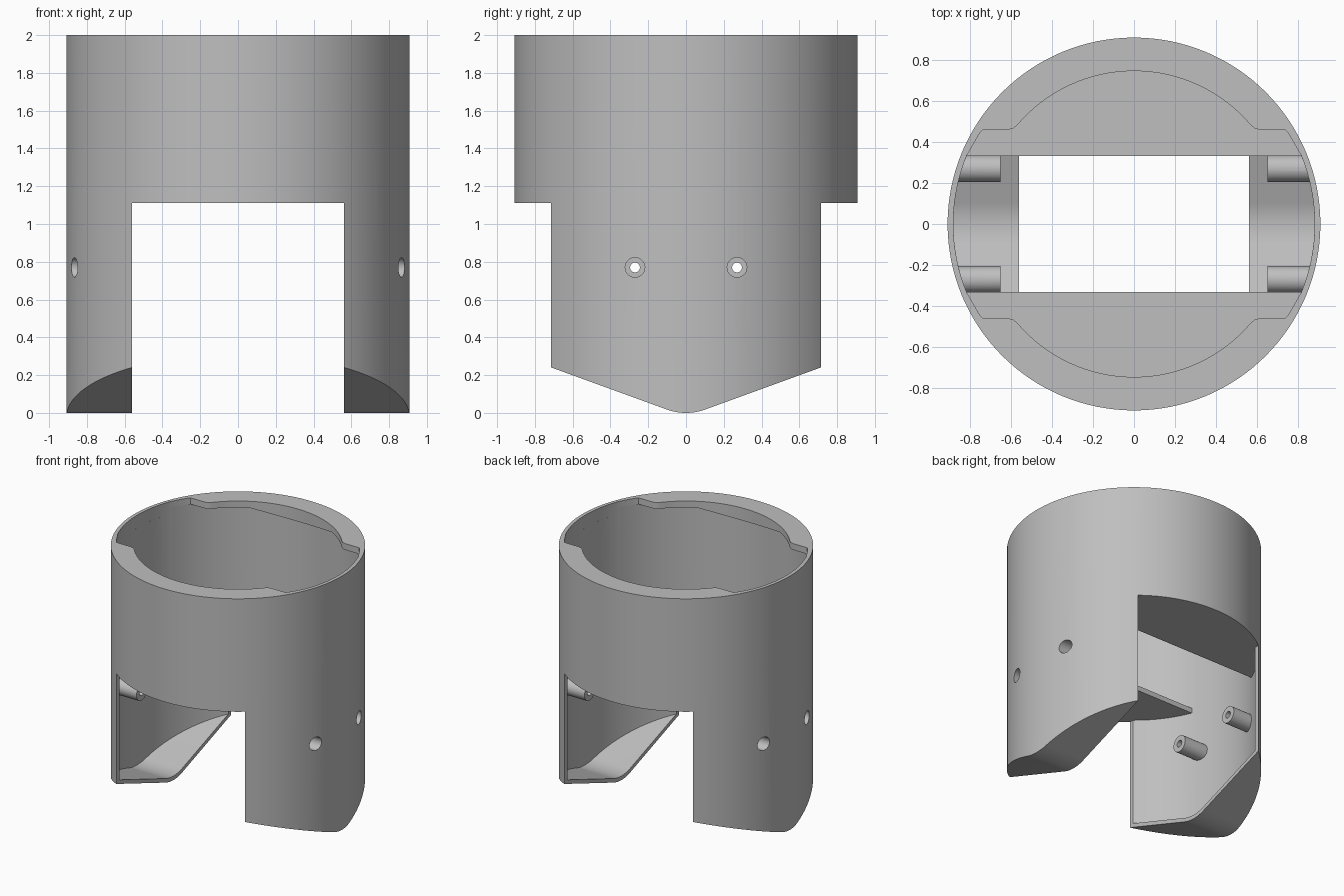
import bpy, bmesh, math
from mathutils import Matrix, Vector

if "Cube" in bpy.data.objects:
    bpy.data.objects.remove(bpy.data.objects["Cube"], do_unlink=True)

OUTER, INNER = 0.908, 0.88
LEG_X, LEG_TOP, SLOT_Y = 0.56, 1.11, 0.33
HOLE_Y, HOLE_Z = 0.27, 0.77

grey = bpy.data.materials.new("plain grey")
grey.use_nodes = True
grey.diffuse_color = (0.52, 0.52, 0.52, 1)
grey.node_tree.nodes["Principled BSDF"].inputs["Base Color"].default_value = grey.diffuse_color


def add_object(name, bm):
    bmesh.ops.recalc_face_normals(bm, faces=bm.faces)
    mesh = bpy.data.meshes.new(name)
    bm.to_mesh(mesh)
    bm.free()
    mesh.materials.append(grey)
    obj = bpy.data.objects.new(name, mesh)
    bpy.context.collection.objects.link(obj)
    return obj


def prism(name, points, direction):
    """Extrude a closed outline along a direction."""
    bm = bmesh.new()
    face = bm.faces.new([bm.verts.new(p) for p in points])
    ext = bmesh.ops.extrude_face_region(bm, geom=[face], use_keep_orig=True)
    moved = [v for v in ext["geom"] if isinstance(v, bmesh.types.BMVert)]
    bmesh.ops.translate(bm, vec=direction, verts=moved)
    return add_object(name, bm)


def upright(name, radius, z0, z1, sides=128):
    ring = [(radius * math.cos(2 * math.pi * i / sides),
             radius * math.sin(2 * math.pi * i / sides), z0) for i in range(sides)]
    return prism(name, ring, (0, 0, z1 - z0))


def rod(name, radius, x0, x1, y, z, sides=32):
    ring = [(x0, y + radius * math.cos(2 * math.pi * i / sides),
             z + radius * math.sin(2 * math.pi * i / sides)) for i in range(sides)]
    return prism(name, ring, (x1 - x0, 0, 0))


def box(name, x, y, z0, z1):
    return prism(name, [(-x, -y, z0), (x, -y, z0), (x, y, z0), (-x, y, z0)], (0, 0, z1 - z0))


def boolean(obj, cutter, operation="DIFFERENCE"):
    mod = obj.modifiers.new("cut", "BOOLEAN")
    mod.operation, mod.solver, mod.object = operation, "EXACT", cutter
    bpy.context.view_layer.update()
    result = bpy.data.meshes.new_from_object(
        obj.evaluated_get(bpy.context.evaluated_depsgraph_get()))
    obj.modifiers.clear()
    obj.data = result
    bpy.data.objects.remove(cutter, do_unlink=True)


def vee(lift):
    """Rounded V outline of the leg bottoms, from -y to +y."""
    slope, r, end = math.radians(20), 0.3, 1.0
    arc = [(r * math.sin(a), r * (1 - math.cos(a)) + lift)
           for a in (slope * i / 6 for i in range(-6, 7))]
    tip = arc[-1][1] + (end - arc[-1][0]) * math.tan(slope)
    return [(-end, tip)] + arc + [(end, tip)]


# Outer body: a tube with two legs ending in a rounded V
body = upright("body", OUTER, 0, 2)
below = vee(0) + [(1, -0.5), (-1, -0.5)]
boolean(body, prism("vee_cutter", [(-1, y, z) for y, z in below], (2, 0, 0)))

# Hollow inside, with sloped undersides left beneath the top lip
lip = [(1, 1.77), (0.65, 1.95), (-0.65, 1.95), (-1, 1.77)]
cavity = upright("cavity_cutter", INNER, -0.1, 2.2)
inside = vee(0.032) + lip
boolean(cavity, prism("cavity_limit", [(-1, y, z) for y, z in inside], (2, 0, 0)), "INTERSECT")
boolean(body, cavity)

# Gap between the legs, open front and back
boolean(body, box("gap_cutter", LEG_X, 1.2, -0.5, LEG_TOP))

# Shaped opening in the top lip, one quarter mirrored round
quarter = []
for i in range(13):
    a = math.radians(22.3 * i / 12)
    quarter.append((INNER * math.cos(a), INNER * math.sin(a)))
quarter += [(0.75, 0.445), (0.735, 0.46), (0.61, 0.46), (0.59, 0.465)]
for i in range(17):
    a = math.radians(40 + 50 * i / 16)
    quarter.append((0.745 * math.cos(a), 0.745 * math.sin(a)))
half = quarter + [(-x, y) for x, y in quarter[-2::-1]]
outline = half + [(x, -y) for x, y in half[-2:0:-1]]
boolean(body, prism("lip_cutter", [(x, y, 1.9) for x, y in outline], (0, 0, 0.3)))

# Floor of the upper chamber with a wide slot
floor = upright("chamber_floor", INNER + 0.01, LEG_TOP, LEG_TOP + 0.04)
boolean(floor, box("slot_cutter", 1.2, SLOT_Y, 1, 1.3))

# Screw bosses inside the legs, drilled through from outside
parts = [body, floor]
for sx, side in ((1, "left"), (-1, "right")):
    for sy, end in ((-1, "front"), (1, "back")):
        y = sy * HOLE_Y
        boss = rod(f"screw_boss_{side}_{end}", 0.065, sx * 0.65, sx, y, HOLE_Z)
        boolean(boss, upright("boss_limit", INNER + 0.008, 0, 2), "INTERSECT")
        for part in (boss, body):
            boolean(part, rod("screw_hole", 0.026, sx * 0.6, sx * 1.1, y, HOLE_Z))
            boolean(part, rod("head_recess", 0.052, sx * 0.77, sx * 1.1, y, HOLE_Z))
        parts.append(boss)

# Smooth the curved walls and keep the edges crisp
bpy.ops.object.select_all(action="DESELECT")
for part in parts:
    part.select_set(True)
bpy.context.view_layer.objects.active = body
bpy.ops.object.shade_smooth_by_angle(angle=math.radians(30))
